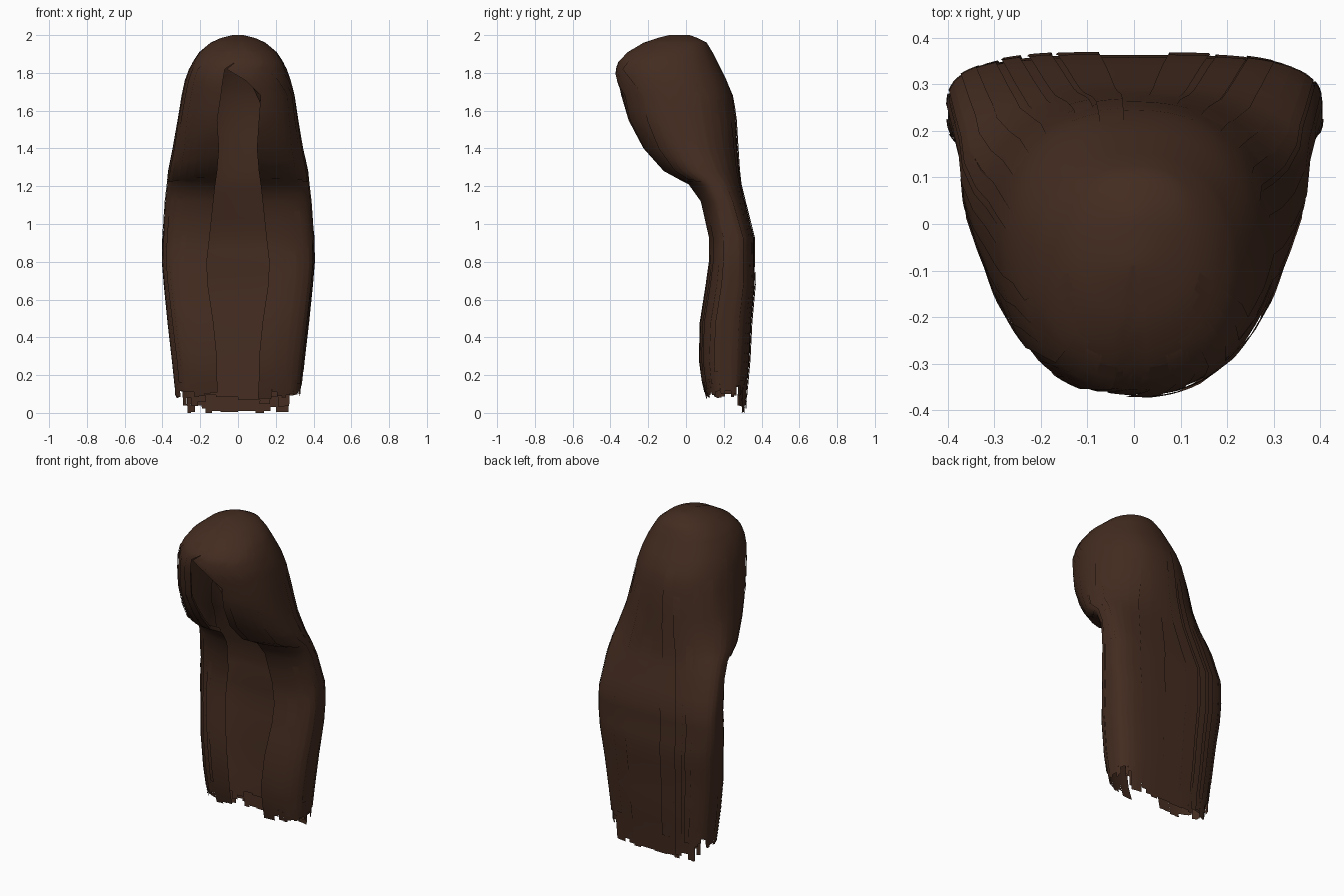
import bpy, bmesh, math, random

if "Cube" in bpy.data.objects:
    bpy.data.objects.remove(bpy.data.objects["Cube"])

random.seed(4)
hair = bpy.data.materials.new("dark brown hair")
hair.diffuse_color = (0.057, 0.025, 0.0145, 1)
hair.use_nodes = True
hair.node_tree.nodes["Principled BSDF"].inputs["Base Color"].default_value = hair.diffuse_color

# Outline by height: z, half width, front y, back y, left and right edge of the front opening
ROWS = [
    (2.00, .03, -.09, .02, 0, 0), (1.985, .09, -.15, .06, 0, 0), (1.96, .145, -.225, .11, 0, 0),
    (1.91, .205, -.31, .14, 0, 0), (1.86, .238, -.355, .165, .01, -.01),
    (1.82, .258, -.365, .185, .07, -.06), (1.76, .28, -.365, .215, .08, .04),
    (1.68, .297, -.35, .245, .09, .12), (1.55, .317, -.315, .263, .11, .11),
    (1.40, .343, -.23, .272, .10, .10), (1.28, .367, -.12, .28, .11, .11),
    (1.21, .374, .01, .288, .12, .12), (1.12, .385, .075, .31, .13, .13),
    (.93, .398, .118, .358, .15, .15), (.80, .40, .117, .358, .165, .165),
    (.68, .39, .10, .363, .16, .16), (.48, .37, .07, .345, .13, .13),
    (.28, .347, .066, .335, .11, .11), (.14, .332, .085, .322, .11, .11),
    (0.0, .325, .13, .312, .10, .10)]


def outline(z):
    for a, b in zip(ROWS, ROWS[1:]):
        if z >= b[0]:
            t = (a[0] - z) / (a[0] - b[0])
            return [p + (q - p) * t for p, q in zip(a[1:], b[1:])]
    return ROWS[-1][1:]


def surface(z, u, side, off=0.0):
    """Point on the hair: u = 0 at the back centre, 1 at the front edge."""
    w, yf, yb, xl, xr = outline(z)
    xin = xl if side < 0 else xr
    # round section at the head, boxier towards the tips
    k = max(0, min(1, (z - .9) / .5))
    ef, eb = .72 + .2 * k, .58 + .32 * k
    end = math.pi - math.copysign(math.asin(min(1, (abs(xin) / w) ** (1 / ef))), xin)
    th = u * end
    s, c = math.sin(th), math.cos(th)
    e = eb if c > 0 else ef
    mid, h = (yf + yb) / 2, (yb - yf) / 2 + off
    x = math.copysign(abs(s) ** e, s) * (w + off)
    y = mid + math.copysign(abs(c) ** e, c) * h
    # shallow groove along the parting
    if z > 1.87 and u > .97:
        y += .01
    return (side * x, y, z)


def levels(top, bottom):
    zs = []
    for a, b in zip(ROWS, ROWS[1:]):
        zs += [a[0], (a[0] + b[0]) / 2]
    return [top] + [z for z in zs if bottom + .03 < z < top - .004] + [bottom]


def patch(bm, zs, us, side, off=0.0):
    """Sheet of hair whose top end sinks into the layer below."""
    offs = [off * min(1, (zs[0] - z) / .12) if off > 0 else off for z in zs]
    grid = [[bm.verts.new(surface(z, u, side, o)) for u in us] for z, o in zip(zs, offs)]
    for r, s in zip(grid, grid[1:]):
        for i in range(len(us) - 1):
            q = [r[i], s[i], s[i + 1], r[i + 1]]
            bm.faces.new(q if side > 0 else q[::-1])


def finish(bm, name, angle=50):
    bmesh.ops.remove_doubles(bm, verts=bm.verts, dist=1e-5)
    me = bpy.data.meshes.new(name)
    bm.to_mesh(me)
    bm.free()
    me.materials.append(hair)
    ob = bpy.data.objects.new(name, me)
    bpy.context.collection.objects.link(ob)
    bpy.ops.object.select_all(action='DESELECT')
    ob.select_set(True)
    bpy.context.view_layer.objects.active = ob
    bpy.ops.object.shade_smooth_by_angle(angle=math.radians(angle))


def tip(u):
    if u < .27:
        return random.choice((0, .005, .01, .04))
    if u < .42:
        return random.uniform(.09, .15)
    return random.uniform(.075, .12)


# Main hair: strips around the head, each with its own ragged end
bm = bmesh.new()
N = 26
for side in (-1, 1):
    for i in range(N):
        u0, u1 = i / N, (i + 1) / N
        zs = levels(2.0, .17) + [tip((u0 + u1) / 2)]
        patch(bm, zs, [u0, u1], side)
# close the crown
for i in range(N):
    u0, u1 = i / N, (i + 1) / N
    bm.faces.new([bm.verts.new(surface(2.0, u, s)) for s, u in
                  ((1, u0), (1, u1), (-1, u1), (-1, u0))])
finish(bm, "main_hair")

# Front locks: layered sheets that sweep from the parting to chin height
bm = bmesh.new()
for side in (-1, 1):
    for k in range(7):
        u0 = .58 + k * .06
        us = [min(u0 + .075 * j / 3, 1) for j in range(4)]
        patch(bm, levels(1.96 - .01 * k, 1.215 + random.uniform(0, .03)),
              us, side, .003 + .003 * (k % 3))
finish(bm, "front_locks")

# Inner edge of each front lock, curling back towards the face
bm = bmesh.new()
for side in (-1, 1):
    rows = []
    for z in (1.72, 1.64, 1.55, 1.45, 1.36, 1.28, 1.22):
        x, y, _ = surface(z, 1, side)
        rows.append([bm.verts.new((x + side * dx, y + dy, z))
                     for dx, dy in ((0, 0), (.012, .025), (.04, .045))])
    for r, s in zip(rows, rows[1:]):
        for i in range(2):
            bm.faces.new((r[i], s[i], s[i + 1], r[i + 1]))
finish(bm, "front_lock_edges")

# Long overlay strands from the crown down the back and sides
bm = bmesh.new()
for side in (-1, 1):
    for k in range(13):
        u0 = .02 + k * .068
        width = random.uniform(.035, .075)
        us = [u0 + width * j / 2 for j in range(3)]
        top = random.uniform(1.3, 1.8) if u0 < .5 else random.uniform(.8, 1.15)
        patch(bm, levels(top, tip(u0 + width) + random.uniform(0, .15)),
              us, side, random.uniform(.003, .008))
finish(bm, "long_strands")

# Inner layer that thickens the back
bm = bmesh.new()
for side in (-1, 1):
    for k in range(6):
        us = [k * .06 + .06 * j / 2 for j in range(3)]
        patch(bm, levels(1.85, random.uniform(.03, .1)), us, side, -.012)
finish(bm, "inner_back_layer")
